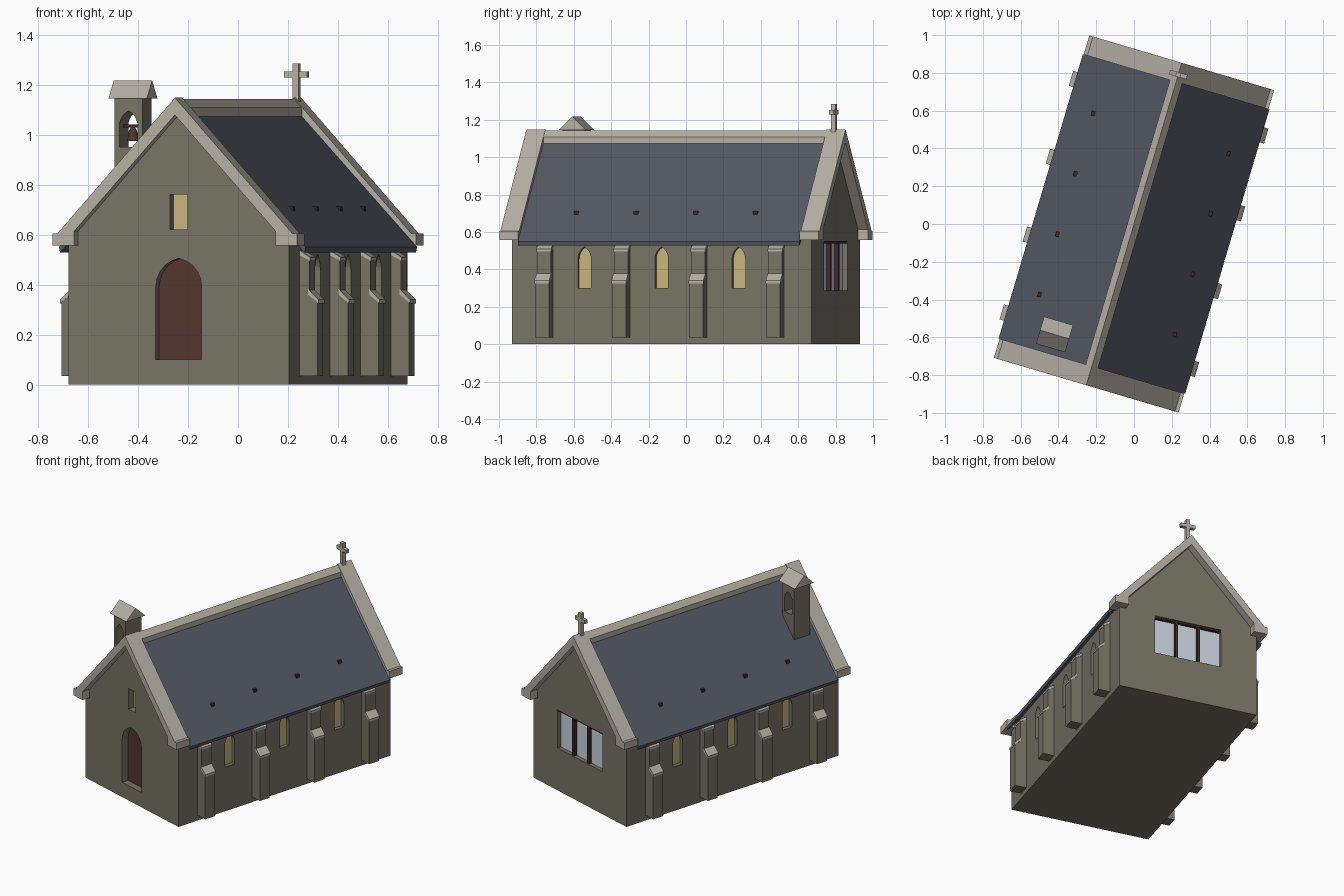
import bpy, bmesh, math
from mathutils import Vector

if "Cube" in bpy.data.objects:
    bpy.data.objects.remove(bpy.data.objects["Cube"], do_unlink=True)

TURN = math.radians(-16.5)
parts = []


def material(name, r, g, b):
    def lin(c):
        c /= 255
        return c / 12.92 if c < 0.04 else ((c + 0.055) / 1.055) ** 2.4
    m = bpy.data.materials.new(name)
    m.use_nodes = True
    col = (lin(r), lin(g), lin(b), 1)
    m.diffuse_color = col
    m.node_tree.nodes["Principled BSDF"].inputs["Base Color"].default_value = col
    return m


WALL = material("wall stone", 119, 115, 101)
TRIM = material("pale trim stone", 181, 175, 163)
SLATE = material("roof slate", 82, 87, 98)
DOOR = material("door wood", 84, 54, 46)
AMBER = material("amber glass", 196, 182, 124)
PANE = material("clear glass", 200, 210, 218)
DARK = material("dark wood", 62, 44, 38)


def finish(name, bm, mat):
    bmesh.ops.recalc_face_normals(bm, faces=bm.faces)
    me = bpy.data.meshes.new(name)
    bm.to_mesh(me)
    bm.free()
    me.materials.append(mat)
    ob = bpy.data.objects.new(name, me)
    bpy.context.scene.collection.objects.link(ob)
    parts.append(ob)
    return ob


def prism(name, profile, a, b, mat, axis="y"):
    """Extrude a profile (horizontal, z) along the x or y axis from a to b."""
    def place(h, z, d):
        return (h, d, z) if axis == "y" else (d, h, z)
    bm = bmesh.new()
    ends = [[bm.verts.new(place(h, z, d)) for h, z in profile] for d in (a, b)]
    for ring in ends:
        bm.faces.new(ring)
    n = len(profile)
    for i in range(n):
        j = (i + 1) % n
        bm.faces.new((ends[0][i], ends[0][j], ends[1][j], ends[1][i]))
    return finish(name, bm, mat)


def rect(c, half, z0, z1):
    return [(c - half, z0), (c + half, z0), (c + half, z1), (c - half, z1)]


def box(name, x, y, z, sx, sy, sz, mat):
    return prism(name, rect(x, sx / 2, z - sz / 2, z + sz / 2), y - sy / 2, y + sy / 2, mat)


def arch(c, half, z0, spring, top, n=5):
    """Pointed arch outline."""
    h = top - spring
    r = (h * h + half * half) / (2 * half)
    end = math.atan2(h, r - half) if r > half else math.pi / 2
    side = [(half - r + r * math.cos(end * i / n), spring + r * math.sin(end * i / n))
            for i in range(n)]
    return ([(c - half, z0), (c + half, z0)] + [(c + x, z) for x, z in side]
            + [(c, top)] + [(c - x, z) for x, z in reversed(side)])


def mirrored(half):
    """Close a right-hand outline that starts and ends on the centre line."""
    return half + [(-x, z) for x, z in reversed(half[1:-1])]


def cut(target, cutters):
    for c in cutters:
        c.hide_render = True
        mod = target.modifiers.new("opening", "BOOLEAN")
        mod.operation, mod.object, mod.solver = "DIFFERENCE", c, "EXACT"
    bpy.context.view_layer.update()
    dg = bpy.context.evaluated_depsgraph_get()
    me = bpy.data.meshes.new_from_object(target.evaluated_get(dg))
    target.modifiers.clear()
    target.data = me
    me.materials.clear()
    me.materials.append(WALL)
    me.polygons.foreach_set("material_index", [0] * len(me.polygons))
    for c in cutters:
        parts.remove(c)
        bpy.data.objects.remove(c, do_unlink=True)


# Walls with gables
HW, HL = 0.46, 0.835
walls = prism("walls", mirrored([(0, 0), (HW, 0), (HW, 0.575), (0, 1.083)]), -HL, HL, WALL)

# Recessed door and windows: (name, outline, axis, wall position, outward sign, depth, material)
openings = [
    ("door", arch(0, 0.096, 0.1, 0.39, 0.505), "y", HL, -1, 0.05, DOOR),
    ("front_gable_window", rect(0, 0.036, 0.62, 0.76), "y", HL, -1, 0.05, AMBER),
    ("back_window", rect(0, 0.222, 0.288, 0.55), "y", HL, 1, 0.03, PANE),
]
for side, s in (("left", 1), ("right", -1)):
    for i in range(3):
        openings.append((f"{side}_window_{i + 1}", arch(0.43 * (i - 1), 0.037, 0.3, 0.455, 0.52),
                         "x", HW, s, 0.03, AMBER))
cutters = [prism("cutter", o, s * (w - d), s * (w + 0.05), WALL, ax)
           for _, o, ax, w, s, d, _ in openings]
cut(walls, cutters)
for name, o, ax, w, s, d, mat in openings:
    prism(name, o, s * (w - d - 0.003), s * (w - d + 0.003), mat, ax)

# Back window mullions and head
for i, x in enumerate((-0.074, 0.074)):
    box(f"back_mullion_{i + 1}", x, HL - 0.02, 0.419, 0.018, 0.03, 0.262, DARK)
box("back_window_head", 0, HL - 0.02, 0.544, 0.444, 0.03, 0.012, DARK)

# Slate roof and ridge
EAVE = 0.785
prism("slate_roof", mirrored([(0, 1.11), (0.515, 0.55), (0.51, 0.528), (0, 1.083)]),
      -EAVE, EAVE, SLATE)
prism("ridge_cap", mirrored([(0, 1.143), (0.034, 1.108), (0.034, 1.07), (0, 1.085)]),
      -EAVE, EAVE, TRIM)

# Gable copings with kneeler stones
for name, s in (("front", -1), ("back", 1)):
    prism(f"{name}_gable_coping",
          mirrored([(0, 1.148), (0.49, 0.605), (0.51, 0.605), (0.51, 0.557),
                    (0.42, 0.557), (0.42, 0.614), (0, 1.079)]),
          s * EAVE, s * 0.89, TRIM)

# Buttresses and roof vents on both sides
for side, s in (("left", 1), ("right", -1)):
    def flip(pts):
        return [(s * x, z) for x, z in pts]
    for i in range(4):
        y = 0.43 * (i - 1.5)
        prism(f"{side}_buttress_{i + 1}",
              flip([(0.45, 0.035), (0.535, 0.035), (0.535, 0.335), (0.5, 0.375),
                    (0.5, 0.505), (0.45, 0.535)]), y - 0.039, y + 0.039, WALL)
        prism(f"{side}_buttress_weathering_{i + 1}",
              flip([(0.495, 0.36), (0.539, 0.325), (0.539, 0.34), (0.495, 0.383)]),
              y - 0.041, y + 0.041, TRIM)
        prism(f"{side}_buttress_top_{i + 1}",
              flip([(0.455, 0.52), (0.503, 0.495), (0.503, 0.51), (0.455, 0.54)]),
              y - 0.041, y + 0.041, TRIM)
        box(f"{side}_roof_vent_{i + 1}", s * 0.37, (i - 1.5) / 3, 0.703, 0.025, 0.025, 0.02, DARK)

# Bell turret with an arched opening right through it
BX, BY = -0.237, -0.68
turret = prism("bell_turret", rect(BX, 0.058, 0.78, 1.15), BY - 0.063, BY + 0.063, WALL)
cut(turret, [prism("cutter", arch(BX, 0.038, 0.95, 1.035, 1.095), BY - 0.2, BY + 0.2, WALL)])
prism("bell_turret_roof", [(BY - 0.075, 1.145), (BY + 0.075, 1.145), (BY, 1.217)],
      BX - 0.08, BX + 0.08, TRIM, "x")
box("bell_beam", BX, BY, 1.035, 0.08, 0.012, 0.012, DARK)

# Bell, turned from a short profile
bm = bmesh.new()
previous = None
for r, z in ((0.026, 0.975), (0.02, 0.99), (0.017, 1.015), (0.008, 1.03)):
    ring = [bm.verts.new((BX + r * math.cos(k * math.pi / 6), BY + r * math.sin(k * math.pi / 6), z))
            for k in range(12)]
    if previous:
        for k in range(12):
            j = (k + 1) % 12
            bm.faces.new((previous[k], previous[j], ring[j], ring[k]))
    else:
        bm.faces.new(ring)
    previous = ring
bm.faces.new(previous)
finish("bell", bm, DOOR)

# Cross on the back gable
box("cross_post", 0, 0.825, 1.195, 0.026, 0.026, 0.18, TRIM)
box("cross_arms", 0, 0.825, 1.24, 0.096, 0.024, 0.024, TRIM)

# Turn the whole building on its plot
for ob in parts:
    ob.rotation_euler.z = TURN
